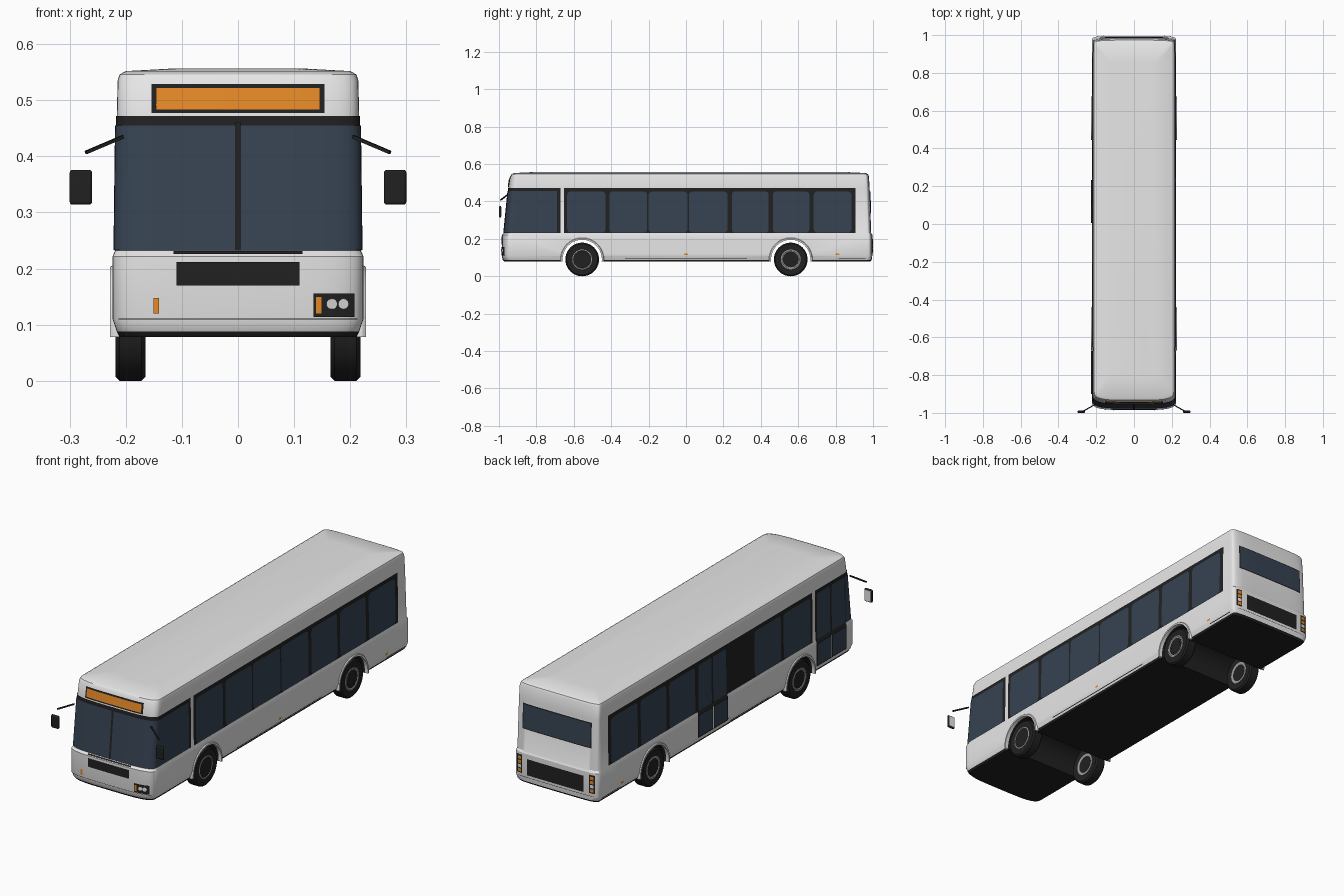
import bpy, bmesh, math
from mathutils import Vector

if "Cube" in bpy.data.objects:
    bpy.data.objects.remove(bpy.data.objects["Cube"])

def material(name, *c):
    m = bpy.data.materials.new(name)
    m.diffuse_color = (*c, 1)
    m.use_nodes = True
    m.node_tree.nodes["Principled BSDF"].inputs["Base Color"].default_value = m.diffuse_color
    return m

WHITE = material("body_white", .8, .8, .8)
BLACK = material("trim_black", .015, .015, .015)
GLASS = material("window_blue", .038, .056, .085)
ORANGE = material("lamp_orange", .78, .25, .02)
GREY = material("wheel_grey", .32, .33, .34)

def make(name, verts, faces, mats, smooth=True, fix=False):
    me = bpy.data.meshes.new(name)
    me.from_pydata([tuple(v) for v in verts], [], faces)
    if fix:
        bm = bmesh.new()
        bm.from_mesh(me)
        bmesh.ops.recalc_face_normals(bm, faces=bm.faces)
        bm.to_mesh(me)
        bm.free()
    ob = bpy.data.objects.new(name, me)
    bpy.context.collection.objects.link(ob)
    for m in mats:
        me.materials.append(m)
    bpy.ops.object.select_all(action='DESELECT')
    ob.select_set(True)
    bpy.context.view_layer.objects.active = ob
    if smooth:
        bpy.ops.object.shade_smooth_by_angle(angle=math.radians(30))
    return ob

# Body levels: z, half width, front y, rear y
LEVELS = [(.078, .211, -.972, .985), (.088, .216, -.980, .993), (.11, .2235, -.985, .996),
          (.222, .2235, -.985, .996), (.232, .219, -.974, .990), (.472, .216, -.950, .982),
          (.535, .2145, -.940, .978), (.546, .211, -.933, .973), (.552, .200, -.92, .962),
          (.557, .11, -.82, .86)]
FRONT, REAR = (.06, 4), (.03, 5)   # corner depth and squareness

def prof(z):
    for a, b in zip(LEVELS, LEVELS[1:]):
        if z <= b[0]:
            t = (z - a[0]) / (b[0] - a[0])
            return [p + (q - p) * t for p, q in zip(a[1:], b[1:])]
    return LEVELS[-1][1:]

def arc(hw, y, d, n, s, steps=28):
    pts = []
    for i in range(steps + 1):
        c, q = math.cos(math.pi * i / steps), abs(math.sin(math.pi * i / steps))
        pts.append((math.copysign(abs(c) ** (2 / n), c) * hw, y + s * d * (1 - q ** (2 / n))))
    return pts

def grid(name, rows, mat):
    n = len(rows[0])
    faces = [(r * n + i, r * n + i + 1, r * n + n + i + 1, r * n + n + i)
             for r in range(len(rows) - 1) for i in range(n - 1)]
    return make(name, [p for r in rows for p in r], faces, [mat])

# Body shell with dark underside
verts, faces = [], []
for z, hw, yf, yr in LEVELS:
    ring = arc(hw, yf, *FRONT, 1)[::-1] + arc(hw, yr, *REAR, -1)
    n = len(ring)
    verts += [(x, y, z) for x, y in ring]
for r in range(len(LEVELS) - 1):
    faces += [(r * n + i, r * n + (i + 1) % n, (r + 1) * n + (i + 1) % n, (r + 1) * n + i) for i in range(n)]
faces += [tuple(range(n))[::-1], tuple(range(len(verts) - n, len(verts)))]
body = make("body_shell", verts, faces, [WHITE, BLACK], False, True)
for p in body.data.polygons:
    p.material_index = int(p.center.z < .088)

def lathe(name, profile, cx, cy, cz, sx, mat, seg=40):
    v = [(sx * x + cx, cy + r * math.cos(2 * math.pi * k / seg), cz + r * math.sin(2 * math.pi * k / seg))
         for r, x in profile for k in range(seg)]
    f = [(j * seg + k, j * seg + (k + 1) % seg, (j + 1) * seg + (k + 1) % seg, (j + 1) * seg + k)
         for j in range(len(profile) - 1) for k in range(seg)]
    f += [tuple(range(seg)), tuple(range(len(v) - seg, len(v)))]
    return make(name, v, f, [mat], True, True)

# Wheel wells cut through the full width
AXLES = (-.555, .56)
for cy in AXLES:
    cutter = lathe("wheel_well_cutter", [(.106, -.3), (.106, .3)], 0, cy, .09, 1, WHITE)
    cutter.data.materials.append(BLACK)
    for p in cutter.data.polygons:
        p.material_index = 1
    mod = body.modifiers.new("well", 'BOOLEAN')
    mod.operation, mod.solver, mod.object = 'DIFFERENCE', 'EXACT', cutter
    bpy.ops.object.select_all(action='DESELECT')
    bpy.context.view_layer.objects.active = body
    body.select_set(True)
    bpy.ops.object.modifier_apply(modifier=mod.name)
    bpy.data.objects.remove(cutter)
bpy.ops.object.shade_smooth_by_angle(angle=math.radians(30))

# Helpers for thin plates lying on the body
def end_plate(name, x0, x1, z0, z1, o, mat, rear=False, steps=12):
    rows = []
    for z in (z0, z1):
        hw, yf, yr = prof(z)
        d, n = REAR if rear else FRONT
        row = []
        for i in range(steps + 1):
            x = x0 + (x1 - x0) * i / steps
            dy = d * (1 - (1 - min(1, abs(x) / hw) ** n) ** (1 / n))
            row.append((x, yr - dy + o if rear else yf + dy - o, z))
        rows.append(row[::-1] if rear else row)
    return grid(name, rows, mat)

def side_plate(name, s, y0, y1, z0, z1, o, mat, r=0):
    pts = []
    for cy, cz, a in ((y1 - r, z1 - r, 0), (y0 + r, z1 - r, 90), (y0 + r, z0 + r, 180), (y1 - r, z0 + r, 270)):
        for k in range(5 if r else 1):
            t = math.radians(a + k * 22.5)
            pts.append((cy + r * math.cos(t), cz + r * math.sin(t)))
    v = [(s * (prof(z)[0] + o), y, z) for y, z in pts]
    f = tuple(range(len(v)))
    return make(name, v, [f if s > 0 else f[::-1]], [mat])

def wrap(name, z0, z1, y_end, o, mat):
    rows = []
    for z in (z0, z1):
        hw, yf, _ = prof(z)
        a = [(x, y, z) for x, y in arc(hw + o, yf - o, *FRONT, 1)][::-1]
        rows.append([(-hw - o, y_end, z)] + a + [(hw + o, y_end, z)])
    return grid(name, rows, mat)

# Windscreen wrapping into the cab side windows
wrap("windscreen_trim", .232, .472, -.672, .0015, BLACK)
wrap("windscreen_glass", .233, .455, -.69, .003, GLASS)
end_plate("windscreen_divider", -.005, .005, .232, .46, .0045, BLACK, steps=2)
end_plate("wiper", -.115, .115, .226, .231, .005, BLACK)

# Side windows
PANES = ((-.635, -.43), (-.41, -.208), (-.2, .008), (.016, .222), (.245, .442), (.464, .66), (.683, .885))
for s in (1, -1):
    side_plate("side_window_trim", s, -.652, .907, .232, .472, .0015, BLACK)
    for a, b in PANES:
        if s > 0 or b < 0 or a > .23:
            side_plate("side_window_pane", s, a, b, .234, .453, .003, GLASS, .018)
    for y in (0, .81):
        side_plate("side_marker", s, y - .01, y + .01, .113, .122, .003, ORANGE)
    side_plate("skirt_seam", s, .815, .96, .094, .098, .003, BLACK)
side_plate("skirt_seam", 1, -.325, .325, .094, .098, .003, BLACK)
side_plate("skirt_seam", -1, -.325, -.02, .094, .098, .003, BLACK)

# Doors on the left side
for y0, y1 in ((-.90, -.672), (.004, .232)):
    for z0, z1 in ((.11, .222), (.222, .232), (.232, .472)):
        side_plate("door_frame", -1, y0, y1, z0, z1, .004, BLACK)
    mid = (y0 + y1) / 2
    for a, b in ((y0 + .008, mid - .006), (mid + .006, y1 - .008)):
        side_plate("door_lower_pane", -1, a, b, .116, .216, .006, GLASS, .008)
        side_plate("door_upper_pane", -1, a, b, .236, .456, .006, GLASS, .008)
    side_plate("door_seal", -1, mid - .002, mid + .002, .114, .22, .006, WHITE)

# Front details
end_plate("sign_frame", -.154, .154, .477, .529, .002, BLACK)
end_plate("sign_display", -.146, .146, .484, .522, .0045, ORANGE)
end_plate("front_grille", -.11, .11, .17, .212, .003, BLACK)
end_plate("front_seam", -.213, .213, .1095, .1115, .002, BLACK, steps=40)
end_plate("front_marker", -.151, -.141, .12, .148, .003, ORANGE, steps=2)
end_plate("headlight_panel", .135, .208, .114, .156, .003, BLACK)
end_plate("front_marker", .139, .149, .12, .149, .005, ORANGE, steps=2)
for x in (.167, .188):
    d = .06 * (1 - (1 - (x / .2235) ** 4) ** .25)
    v = [(x + .0095 * math.cos(k * math.pi / 10), -.9915 + d + .4 * (.0095 * math.cos(k * math.pi / 10)),
          .137 + .0095 * math.sin(k * math.pi / 10)) for k in range(20)]
    make("headlight_lamp", v, [tuple(range(20))], [WHITE])

# Rear details
end_plate("rear_window_trim", -.184, .184, .336, .458, .002, BLACK, True)
end_plate("rear_window_glass", -.179, .179, .341, .453, .0035, GLASS, True)
end_plate("rear_grille", -.15, .15, .122, .2, .003, BLACK, True)
end_plate("rear_seam", -.2, .2, .1095, .1115, .002, BLACK, True, 30)
for s in (1, -1):
    x0, x1 = sorted((s * .178, s * .208))
    end_plate("tail_light_panel", x0, x1, .124, .212, .002, BLACK, True, 6)
    for z, m in ((.13, ORANGE), (.15, WHITE), (.17, ORANGE), (.19, ORANGE)):
        end_plate("tail_lamp", x0 + .006, x1 - .006, z, z + .015, .0038, m, True, 4)

def box(name, c, size, mat, bevel=0, rot_x=0):
    v = [(x * size[0] / 2, y * size[1] / 2, z * size[2] / 2) for x in (-1, 1) for y in (-1, 1) for z in (-1, 1)]
    f = [(0, 1, 3, 2), (4, 6, 7, 5), (0, 4, 5, 1), (2, 3, 7, 6), (0, 2, 6, 4), (1, 5, 7, 3)]
    ob = make(name, v, f, [mat], True, True)
    ob.location, ob.rotation_euler = c, (rot_x, 0, 0)
    if bevel:
        m = ob.modifiers.new("round", 'BEVEL')
        m.width, m.segments = bevel, 3
    return ob

# Mirrors and their arms
for s in (1, -1):
    box("mirror_head", (s * .28, -.994, .345), (.04, .012, .062), BLACK, .005)
    box("mirror_glass", (s * .28, -.9875, .345), (.032, .002, .052), WHITE)
    a, b = Vector((s * .205, -.955, .435)), Vector((s * .271, -.992, .407))
    arm = box("mirror_arm", (a + b) / 2, (.006, .006, (b - a).length), BLACK)
    arm.rotation_euler = (b - a).to_track_quat('Z', 'Y').to_euler()

# Wheels, hubs and arch lips
TYRE = [(.052, .168), (.083, .165), (.09, .172), (.09, .211), (.083, .218), (.052, .216)]
for s in (1, -1):
    for cy in AXLES:
        lathe("tyre", TYRE, 0, cy, .09, s, BLACK)
        plain = s > 0 and cy < 0
        outer = [(.053, .2175), (.048, .2185), (.045, .214), (.001, .216)] if plain else \
                [(.053, .2175), (.047, .2185), (.026, .208), (.001, .208)]
        lathe("wheel_hub", [(.001, .174), (.026, .174), (.048, .1655), (.053, .166)] + outer, 0, cy, .09, s, GREY)
        if not plain:
            lathe("hub_centre", [(.025, .2), (.025, .212), (.021, .215), (.001, .215)], 0, cy, .09, s, GLASS)
            for k in range(12):
                t = k * math.pi / 6
                box("hub_slot", (s * .2135, cy - .037 * math.sin(t), .09 + .037 * math.cos(t)),
                    (.006, .004, .017), BLACK, 0, t)
        v, n = [], 32
        for k in range(n + 1):
            t = math.radians(-6 + 192 * k / n)
            for r, x in ((.105, .212), (.105, .228), (.113, .228), (.117, .222), (.117, .212)):
                v.append((s * x, cy + r * math.cos(t), .09 + r * math.sin(t)))
        f = [(k * 5 + j, k * 5 + (j + 1) % 5, k * 5 + 5 + (j + 1) % 5, k * 5 + 5 + j) for k in range(n) for j in range(5)]
        f += [tuple(range(5)), tuple(range(n * 5, n * 5 + 5))]
        make("wheel_arch_lip", v, f, [WHITE], True, True)
